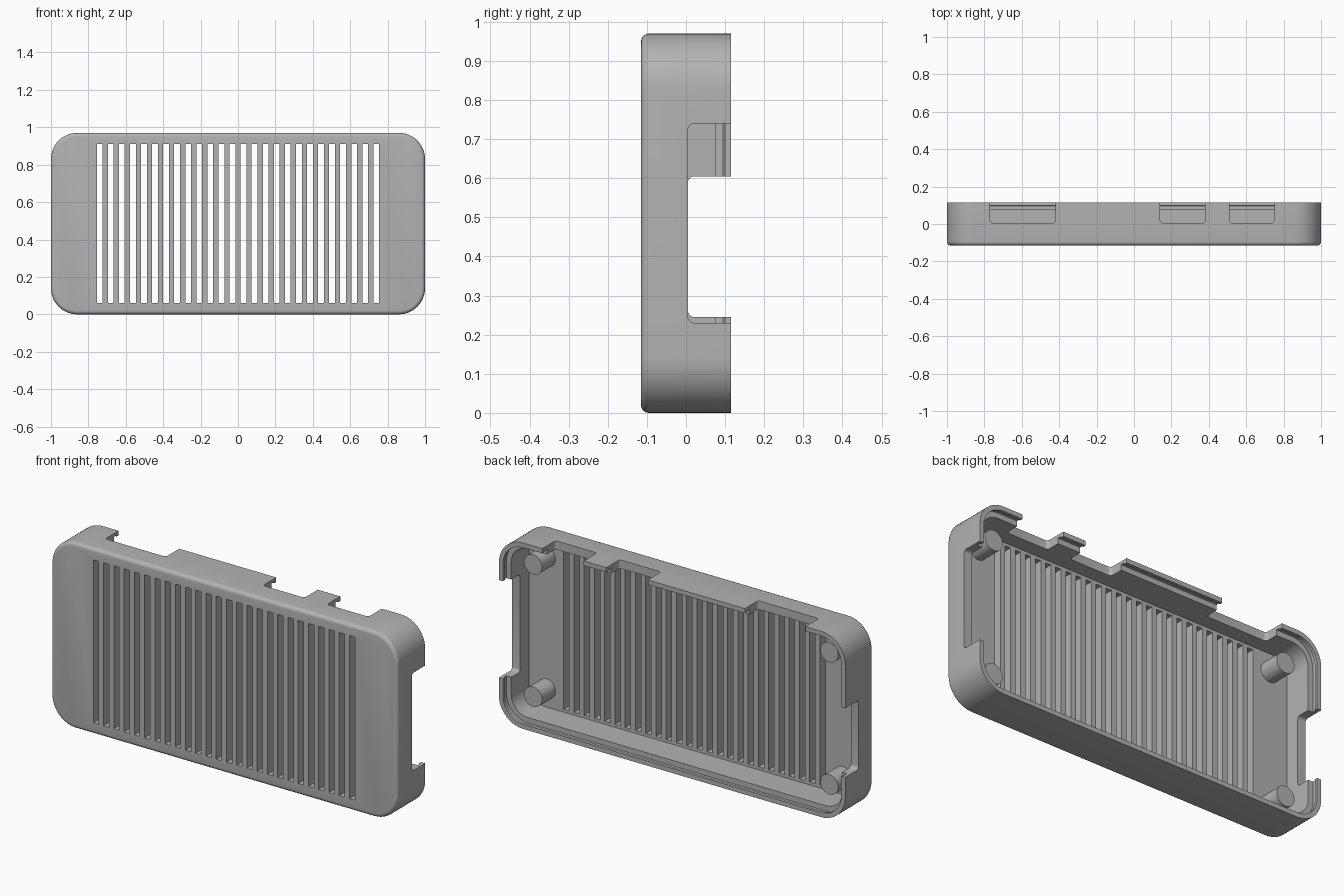
import bpy, bmesh, math
from mathutils import Vector, Matrix

if "Cube" in bpy.data.objects:
    bpy.data.objects.remove(bpy.data.objects["Cube"], do_unlink=True)

W, H, D = 1.0, 0.97, 0.115      # half width, height, half depth
CORNER, WALL, FILLET = 0.14, 0.045, 0.02
FLOOR = -D + WALL               # inner side of the front plate

grey = bpy.data.materials.new("plastic grey")
grey.use_nodes = True
colour = (0.45, 0.45, 0.45, 1)
grey.diffuse_color = colour
grey.node_tree.nodes["Principled BSDF"].inputs["Base Color"].default_value = colour


def finish(name, bm):
    bmesh.ops.recalc_face_normals(bm, faces=bm.faces)
    mesh = bpy.data.meshes.new(name)
    bm.to_mesh(mesh)
    bm.free()
    mesh.materials.append(grey)
    obj = bpy.data.objects.new(name, mesh)
    bpy.context.collection.objects.link(obj)
    return obj


def activate(obj):
    bpy.ops.object.select_all(action='DESELECT')
    obj.select_set(True)
    bpy.context.view_layer.objects.active = obj


def ring(bm, inset, y, steps=14):
    """Rounded rectangle, inset from the outline, at depth y."""
    r = CORNER - inset
    verts = []
    for q, (sx, sz) in enumerate([(1, 1), (-1, 1), (-1, -1), (1, -1)]):
        cx, cz = sx * (W - CORNER), H / 2 + sz * (H / 2 - CORNER)
        for i in range(steps + 1):
            a = (q + i / steps) * math.pi / 2
            verts.append(bm.verts.new((cx + r * math.cos(a), y, cz + r * math.sin(a))))
    return verts


def box(bm, x0, x1, y0, y1, z0, z1):
    size = Vector((x1 - x0, y1 - y0, z1 - z0))
    mid = Vector((x0 + x1, y0 + y1, z0 + z1)) / 2
    mat = Matrix.Translation(mid) @ Matrix.Diagonal((*size, 1))
    return bmesh.ops.create_cube(bm, size=1, matrix=mat)["verts"]


def notch(bm, bounds, axis):
    """Wall cut-out whose two inner corners are rounded."""
    verts = box(bm, *bounds)
    edges = {e for v in verts for e in v.link_edges}
    low = [e for e in edges
           if all(abs(v.co.y - bounds[2]) < 1e-5 for v in e.verts)
           and abs((e.verts[0].co - e.verts[1].co)[axis]) > 1e-4]
    bmesh.ops.bevel(bm, geom=low, offset=0.016, segments=5, profile=0.5, affect='EDGES')


# Tray: outer fillet, wall, stepped snap rim, inner wall, floor
bm = bmesh.new()
profile = []
for i in range(6):
    a = i / 5 * math.pi / 2
    profile.append((FILLET * (1 - math.sin(a)), -D + FILLET * (1 - math.cos(a))))
profile += [(0, D), (0.024, D), (0.024, 0.1), (0.017, 0.095),
            (0.017, 0.077), (WALL, 0.077), (WALL, FLOOR)]
rings = [ring(bm, *p) for p in profile]
for a, b in zip(rings, rings[1:]):
    for i in range(len(a)):
        j = (i + 1) % len(a)
        bm.faces.new((a[i], a[j], b[j], b[i]))
bm.faces.new(rings[0])
bm.faces.new(rings[-1])
case = finish("case_shell", bm)

# Cutters: row of vent slots, port notches in the top and both ends
bm = bmesh.new()
SLOTS, SLOT_W, SPAN = 26, 0.031, 0.755
for i in range(SLOTS):
    x = -SPAN + i * (2 * SPAN - SLOT_W) / (SLOTS - 1)
    box(bm, x, x + SLOT_W, -D - 0.05, FLOOR + 0.03, 0.06, 0.91)
for x0, x1 in [(-0.77, -0.42), (0.14, 0.38), (0.51, 0.75)]:
    notch(bm, (x0, x1, 0.005, D + 0.1, H - 0.08, H + 0.1), 2)
notch(bm, (W - 0.08, W + 0.1, 0.005, D + 0.1, 0.23, 0.74), 0)
notch(bm, (-W - 0.1, -W + 0.08, 0.005, D + 0.1, 0.245, 0.605), 0)
cutter = finish("cutter", bm)
cutter.hide_render = True

cut = case.modifiers.new("openings", 'BOOLEAN')
cut.operation = 'DIFFERENCE'
cut.solver = 'EXACT'
cut.object = cutter
activate(case)
bpy.ops.object.modifier_apply(modifier=cut.name)
bpy.data.objects.remove(cutter, do_unlink=True)
bpy.ops.object.shade_smooth_by_angle(angle=math.radians(30))

# Four mounting posts standing on the inner floor
POST_END = 0.04
for side, sx in (("left", 1), ("right", -1)):
    for level, sz in (("upper", 1), ("lower", -1)):
        bm = bmesh.new()
        start = FLOOR - 0.01
        mat = (Matrix.Translation((sx * 0.855, (start + POST_END) / 2, H / 2 + sz * 0.345))
               @ Matrix.Rotation(math.pi / 2, 4, 'X'))
        bmesh.ops.create_cone(bm, cap_ends=True, segments=32, radius1=0.052,
                              radius2=0.052, depth=POST_END - start, matrix=mat)
        activate(finish(f"{level}_{side}_post", bm))
        bpy.ops.object.shade_smooth_by_angle(angle=math.radians(30))
